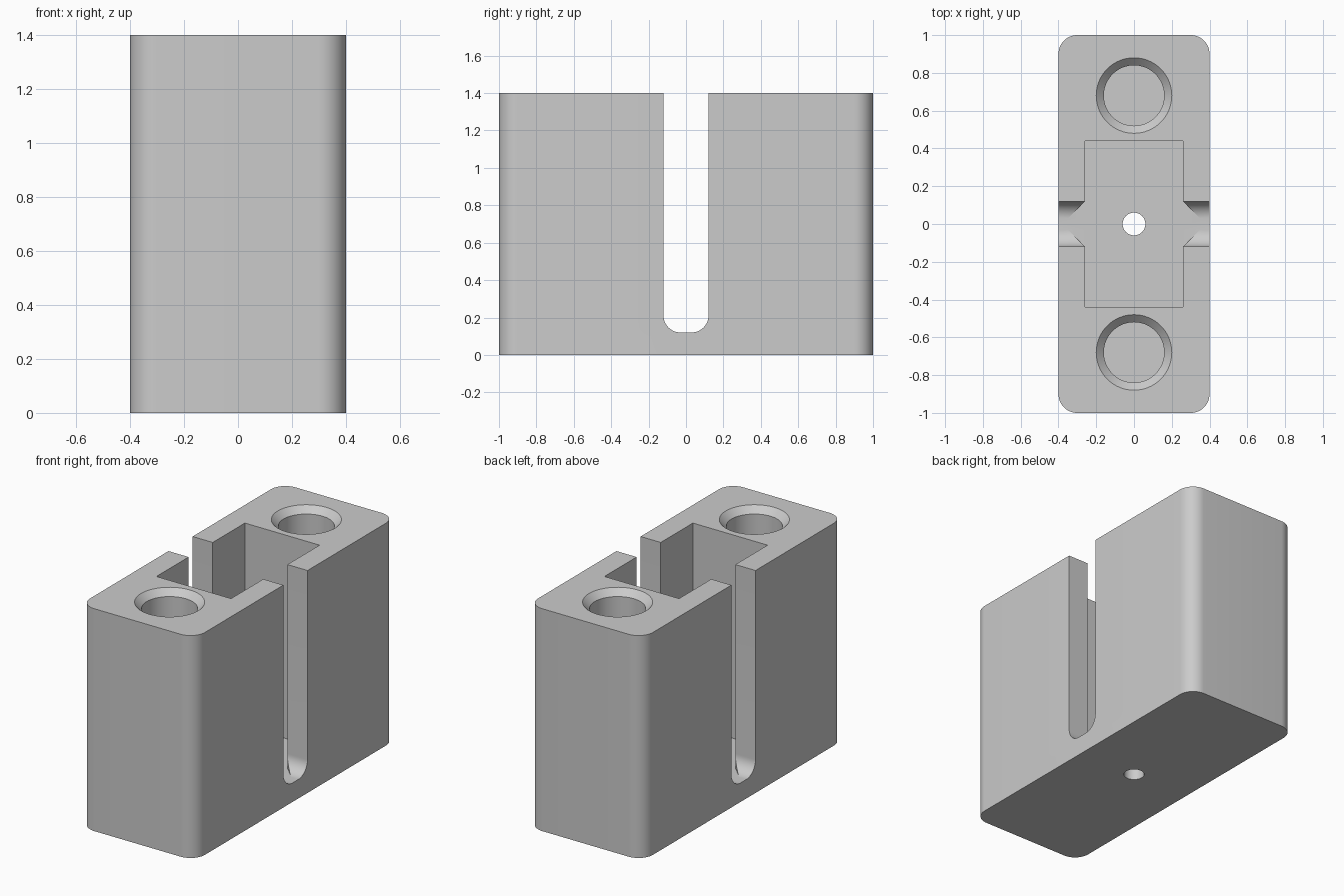
import bpy, bmesh, math
from mathutils import Matrix

old = bpy.data.objects.get("Cube")
if old:
    bpy.data.objects.remove(old, do_unlink=True)

LENGTH, WIDTH, HEIGHT = 2.0, 0.8, 1.4
FLOOR = 0.12          # thickness under the pocket
SLOT = 0.12           # half width of the side slots
POCKET_X, POCKET_Y = 0.26, 0.44
ABOVE = HEIGHT + 0.2  # cutters rise past the top

grey = bpy.data.materials.new("light grey")
grey.use_nodes = True
grey.diffuse_color = (0.6, 0.6, 0.6, 1)
grey.node_tree.nodes["Principled BSDF"].inputs["Base Color"].default_value = grey.diffuse_color


def make_object(name, bm):
    bmesh.ops.recalc_face_normals(bm, faces=bm.faces)
    mesh = bpy.data.meshes.new(name)
    bm.to_mesh(mesh)
    bm.free()
    mesh.materials.append(grey)
    obj = bpy.data.objects.new(name, mesh)
    bpy.context.collection.objects.link(obj)
    return obj


def prism(name, outline, low, high, matrix=Matrix()):
    """Extrude a flat outline from low to high along z, then place it."""
    bm = bmesh.new()
    face = bm.faces.new([bm.verts.new((x, y, low)) for x, y in outline])
    up = bmesh.ops.extrude_face_region(bm, geom=[face])["geom"]
    bmesh.ops.translate(bm, vec=(0, 0, high - low),
                        verts=[v for v in up if isinstance(v, bmesh.types.BMVert)])
    bm.transform(matrix)
    return make_object(name, bm)


def lathe(name, profile, y, steps=64):
    """Closed solid of revolution from (radius, z) points."""
    bm = bmesh.new()
    rings = []
    for r, z in profile:
        angles = [2 * math.pi * i / steps for i in range(steps)]
        rings.append([bm.verts.new((r * math.cos(a), y + r * math.sin(a), z)) for a in angles])
    for a, b in zip(rings, rings[1:]):
        for i in range(steps):
            j = (i + 1) % steps
            bm.faces.new((a[i], a[j], b[j], b[i]))
    bm.faces.new(rings[0])
    bm.faces.new(rings[-1])
    return make_object(name, bm)


def arc(cx, cy, r, start, steps=12):
    """Quarter arc, counter-clockwise."""
    angles = [math.radians(start + 90 * i / steps) for i in range(steps + 1)]
    return [(cx + r * math.cos(a), cy + r * math.sin(a)) for a in angles]


# Block with rounded upright corners
r = 0.1
cx, cy = WIDTH / 2 - r, LENGTH / 2 - r
outline = arc(cx, cy, r, 0) + arc(-cx, cy, r, 90) + arc(-cx, -cy, r, 180) + arc(cx, -cy, r, 270)
block = prism("holder_block", outline, 0, HEIGHT)

# Slot through both sides, rounded at the bottom
r = 0.09
inner = SLOT - r
slot_outline = (arc(-inner, FLOOR + r, r, 180) + arc(inner, FLOOR + r, r, 270)
                + [(SLOT, ABOVE), (-SLOT, ABOVE)])
sideways = Matrix(((0, 0, 1, 0), (1, 0, 0, 0), (0, 1, 0, 0), (0, 0, 0, 1)))
cutters = [prism("slot_cutter", slot_outline, -0.6, 0.6, sideways)]

# Central pocket with pointed reliefs running into the slots
half = [(POCKET_X, -POCKET_Y), (POCKET_X, -SLOT), (POCKET_X + SLOT, 0),
        (POCKET_X, SLOT), (POCKET_X, POCKET_Y)]
cutters.append(prism("pocket_cutter", half + [(-x, -y) for x, y in half], FLOOR, ABOVE))

# Drain hole through the floor
cutters.append(lathe("drain_cutter", [(0.06, -0.1), (0.06, 0.4)], 0))

# Chamfered round sockets at both ends
for side, y in (("front", -0.68), ("back", 0.68)):
    cutters.append(lathe(side + "_socket_cutter",
                         [(0.16, FLOOR), (0.16, HEIGHT - 0.04), (0.2, HEIGHT), (0.2, ABOVE)], y))

# Cut everything out of the block
bpy.context.view_layer.objects.active = block
for cutter in cutters:
    cutter.hide_render = True
    cut = block.modifiers.new(cutter.name, "BOOLEAN")
    cut.operation = "DIFFERENCE"
    cut.solver = "EXACT"
    cut.object = cutter
    bpy.ops.object.modifier_apply(modifier=cut.name)
for cutter in cutters:
    bpy.data.objects.remove(cutter, do_unlink=True)

# Smooth the round surfaces, keep the edges sharp
bpy.ops.object.select_all(action="DESELECT")
block.select_set(True)
bpy.ops.object.shade_smooth_by_angle(angle=math.radians(30))
